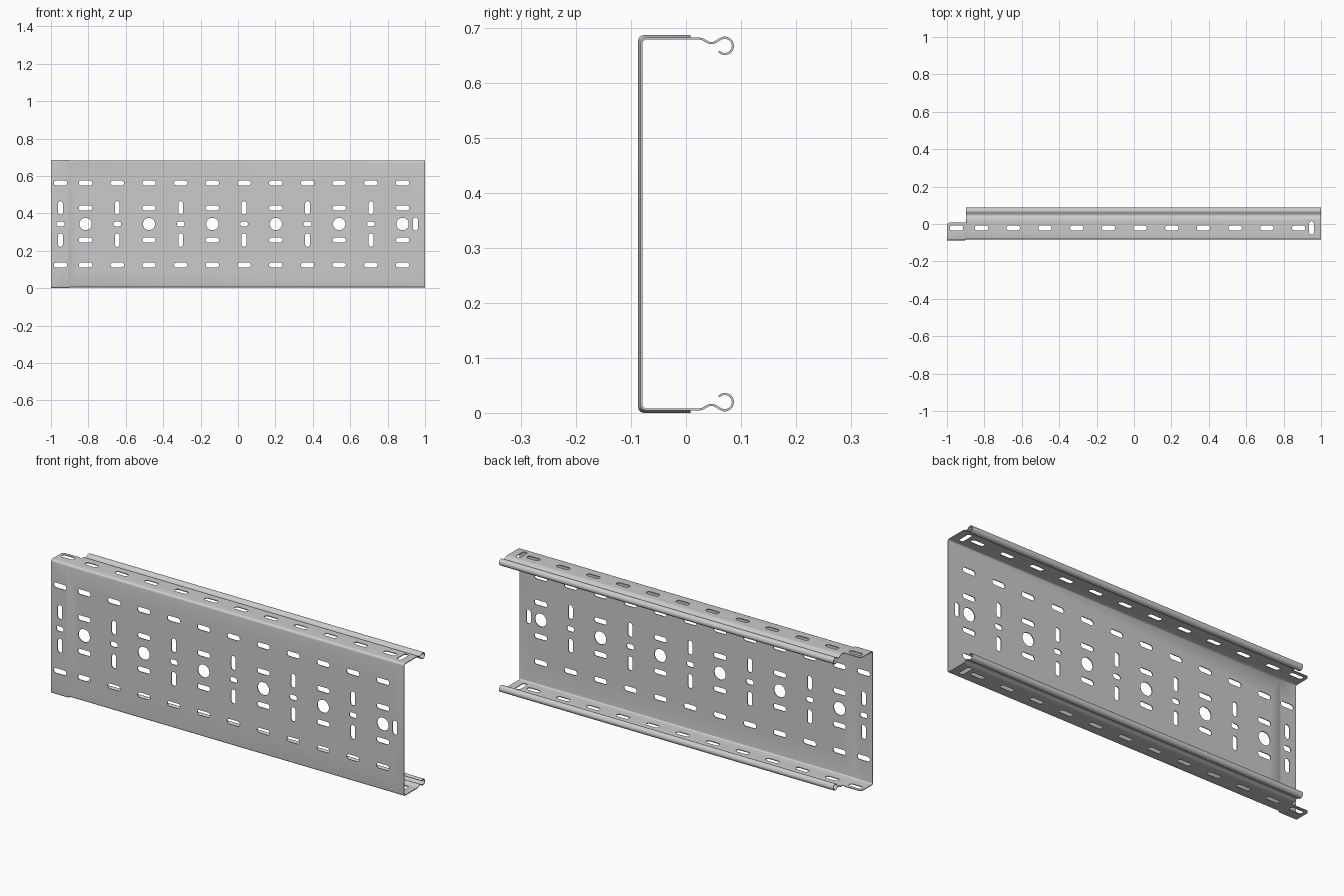
import bpy, bmesh
from math import sin, cos, pi, radians

if "Cube" in bpy.data.objects:
    bpy.data.objects.remove(bpy.data.objects["Cube"])

H, T = 0.687, 0.004          # overall height, sheet thickness
MID = H / 2


def half_profile(d, curl):
    """Lower half of the sheet centreline (y, z), offset inwards by d."""
    y0, z0, r = -0.0873 + d, d, 0.009
    pts = [(y0 + r - r * cos(a), z0 + r - r * sin(a))
           for a in [i * pi / 12 for i in range(7)]]
    pts.append((0.008, z0))
    if curl:                 # wave followed by the rolled lip
        pts += [(0.024, z0), (0.030, 0.0075), (0.036, 0.011), (0.041, 0.0138),
                (0.046, 0.0145), (0.051, 0.0138), (0.056, 0.0112)]
        for i in range(23):
            a = radians(-125 + i * 262 / 22)
            pts.append((0.0705 + 0.0148 * cos(a), 0.0195 + 0.0148 * sin(a)))
    return pts


def full_profile(d, curl):
    low = half_profile(d, curl)
    return [(y, H - z) for y, z in reversed(low)] + low


# Sheet: narrow joggled end section, step, then the full rolled-lip section
bm = bmesh.new()
tab, body = full_profile(T / 2, False), full_profile(T / 2 + 0.0042, True)
off = (len(body) - len(tab)) // 2


def row(x, prof):
    return [bm.verts.new((x, y, z)) for y, z in prof]


def bridge(a, b):
    for i in range(len(a) - 1):
        bm.faces.new((a[i], a[i + 1], b[i + 1], b[i]))


r0, r1 = row(-1, tab), row(-0.906, tab)
r2, r3 = row(-0.897, body), row(1, body)
bridge(r0, r1)
bridge(r1, r2[off:off + len(tab)])
bridge(r2, r3)
bmesh.ops.recalc_face_normals(bm, faces=bm.faces)
me = bpy.data.meshes.new("cable_tray")
bm.to_mesh(me)
bm.free()
tray = bpy.data.objects.new("cable_tray", me)
bpy.context.collection.objects.link(tray)

# Cutters for all perforations, collected in one mesh
cb = bmesh.new()


def prism(pts, axis, lo, hi):
    def place(p, t):
        return (p[0], t, p[1]) if axis == 'Y' else (p[0], p[1], t)
    a = [cb.verts.new(place(p, lo)) for p in pts]
    b = [cb.verts.new(place(p, hi)) for p in pts]
    cb.faces.new(a)
    cb.faces.new(b[::-1])
    n = len(pts)
    for i in range(n):
        cb.faces.new((a[i], b[i], b[(i + 1) % n], a[(i + 1) % n]))


def slot(u, v, w, h, axis):
    r = min(w, h) / 2
    su, sv = w / 2 - r, h / 2 - r
    pts = []
    n = 32 if w == h else 16
    for i in range(n):
        a = 2 * pi * (i + 0.5) / n
        c, s = cos(a), sin(a)
        pts.append((u + r * c + (su if c > 0 else -su),
                    v + r * s + (sv if s > 0 else -sv)))
    if axis == 'Y':
        prism(pts, 'Y', -0.11, -0.065)
    else:
        prism(pts, 'Z', -0.03, H + 0.03)


L, W = 0.072, 0.026
columns = [(-0.949, False)] + [(-0.815 + 0.1695 * i, i % 2 == 0) for i in range(11)]
for x, big in columns:
    slot(x, -0.021, L, W, 'Z')                       # flange slots
    for s in (-1, 1):
        slot(x, MID + s * 0.219, L, W, 'Y')          # outer web slots
        if big:
            slot(x, MID + s * 0.086, L, W, 'Y')
        else:
            slot(x, MID + s * 0.086, W, L, 'Y')
    if big:
        slot(x, MID, 0.066, 0.066, 'Y')              # round hole
    else:
        slot(x, MID, 0.042, W, 'Y')
slot(0.949, MID, W, L, 'Y')
slot(0.949, -0.021, W, L, 'Z')

# Rounded corner of the end tabs
R = 0.018
corner = [(-1 + R - R * sin(i * pi / 12), 0.008 - R + R * cos(i * pi / 12)) for i in range(7)]
prism(corner + [(-1.01, 0.008 - R), (-1.01, 0.02), (-1 + R, 0.02)], 'Z', -0.03, H + 0.03)

bmesh.ops.recalc_face_normals(cb, faces=cb.faces)
cm = bpy.data.meshes.new("hole_cutter")
cb.to_mesh(cm)
cb.free()
cutter = bpy.data.objects.new("hole_cutter", cm)
cutter.hide_render = True
bpy.context.collection.objects.link(cutter)

# Thicken, perforate and shade
sol = tray.modifiers.new("thickness", 'SOLIDIFY')
sol.thickness, sol.offset = T, 0
boo = tray.modifiers.new("holes", 'BOOLEAN')
boo.object, boo.operation, boo.solver = cutter, 'DIFFERENCE', 'EXACT'
bpy.context.view_layer.objects.active = tray
tray.select_set(True)
bpy.ops.object.modifier_apply(modifier=sol.name)
bpy.ops.object.modifier_apply(modifier=boo.name)
bpy.data.objects.remove(cutter)
bpy.ops.object.shade_smooth_by_angle(angle=radians(35))
